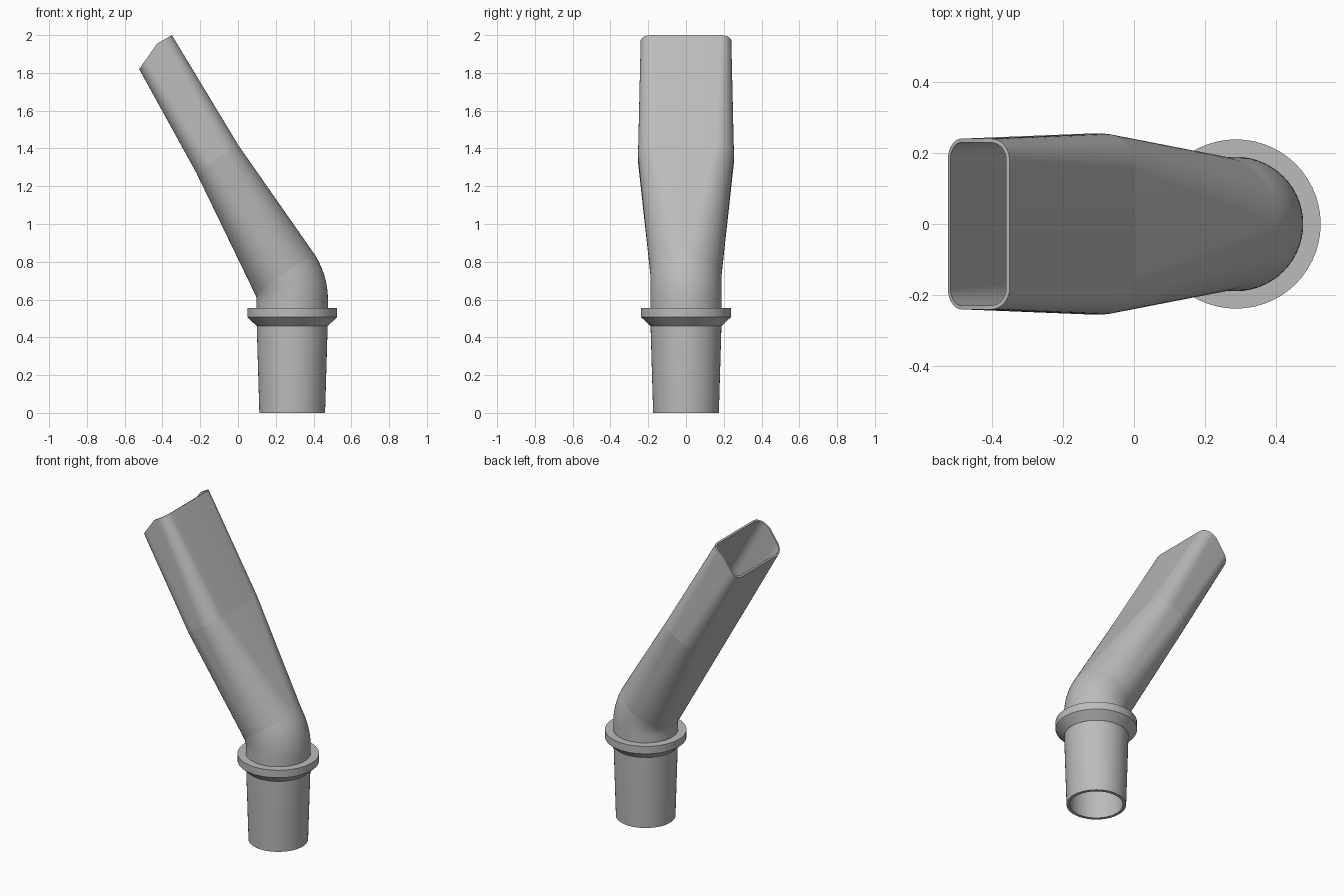
import bpy, bmesh
from math import sin, cos, pi, radians
from mathutils import Vector

cube = bpy.data.objects.get("Cube")
if cube:
    bpy.data.objects.remove(cube)

grey = bpy.data.materials.new("plain grey")
grey.use_nodes = True
colour = (0.5, 0.5, 0.5, 1)
grey.diffuse_color = colour
grey.node_tree.nodes["Principled BSDF"].inputs["Base Color"].default_value = colour

AXIS_X = 0.287   # centre of the upright socket
ARC = 14         # segments per quarter turn
WALL = 0.011


def loft(name, rings, creases=()):
    """Skin a closed series of rings; creases are ring indices kept sharp."""
    bm = bmesh.new()
    loops = [[bm.verts.new(p) for p in ring] for ring in rings]
    n = len(loops[0])
    for k, a in enumerate(loops):
        b = loops[(k + 1) % len(loops)]
        for i in range(n):
            j = (i + 1) % n
            bm.faces.new((a[i], a[j], b[j], b[i]))
    for k in creases:
        for i in range(n):
            bm.edges.get((loops[k][i], loops[k][(i + 1) % n])).smooth = False
    bmesh.ops.remove_doubles(bm, verts=bm.verts, dist=0.0001)
    bmesh.ops.recalc_face_normals(bm, faces=bm.faces)
    mesh = bpy.data.meshes.new(name)
    bm.to_mesh(mesh)
    bm.free()
    obj = bpy.data.objects.new(name, mesh)
    bpy.context.collection.objects.link(obj)
    mesh.materials.append(grey)
    bpy.ops.object.select_all(action='DESELECT')
    obj.select_set(True)
    bpy.context.view_layer.objects.active = obj
    bpy.ops.object.shade_smooth_by_angle(angle=radians(30))
    return obj


def lathe(name, profile):
    """Revolve a closed (radius, height) profile about the socket axis."""
    steps = [2 * pi * i / (4 * ARC) for i in range(4 * ARC)]
    return loft(name, [[(AXIS_X + r * cos(t), r * sin(t), z) for t in steps]
                       for r, z in profile])


def section(cx, cz, tilt, hu, hv, r, inset=0, slant=0):
    """Rounded rectangle, tilted about y; slant pulls back its lower edge."""
    across = Vector((cos(tilt), 0, sin(tilt)))
    along = Vector((-sin(tilt), 0, cos(tilt)))
    fu, fv = hu - r, hv - r
    r -= inset
    pts = []
    for q, (su, sv) in enumerate(((1, 1), (-1, 1), (-1, -1), (1, -1))):
        for i in range(ARC + 1):
            t = (q + i / ARC) * pi / 2
            pts.append((su * fu + r * cos(t), sv * fv + r * sin(t)))
        if q in (0, 2):      # extra point where the slanted cut begins
            pts.append((fu / 2, sv * (fv + r)))
    ring = []
    for u, v in pts:
        drop = slant * max(0, fu / 2 - u)
        ring.append(Vector((cx, 0, cz)) + across * u + along * -drop + Vector((0, v, 0)))
    return ring


def spout_side(inset):
    """Sections from the collar, round the elbow and out to the mouth."""
    R, bend_x, bend_z, rad = 0.251, 0.036, 0.60, 0.189
    rings = [section(AXIS_X, 0.54, 0, rad, rad, rad, inset)]
    for i in range(11):
        a = radians(33) * i / 10
        rings.append(section(bend_x + R * cos(a), bend_z + R * sin(a), a,
                             rad, rad, rad, inset))
    rings.append(section(-0.11, 1.345, radians(33), 0.133, 0.254, 0.1, inset))
    rings.append(section(-0.454, 1.94, radians(30), 0.12, 0.24, 0.06, inset, 0.46))
    return rings


# Tapered hollow socket
lathe("socket", [(0.174, 0), (0.188, 0.47), (0.188, 0.55), (0.172, 0.55), (0.155, 0)])

# Flange with a conical underside
lathe("collar", [(0.18, 0.46), (0.188, 0.46), (0.238, 0.507), (0.238, 0.555), (0.18, 0.555)])

# Bent hollow spout, round at the elbow and flattened at the mouth
outer, inner = spout_side(0), spout_side(WALL)
last = len(outer) - 1
loft("spout", outer + inner[::-1], creases=(last - 2, last - 1, last + 2, last + 3))
